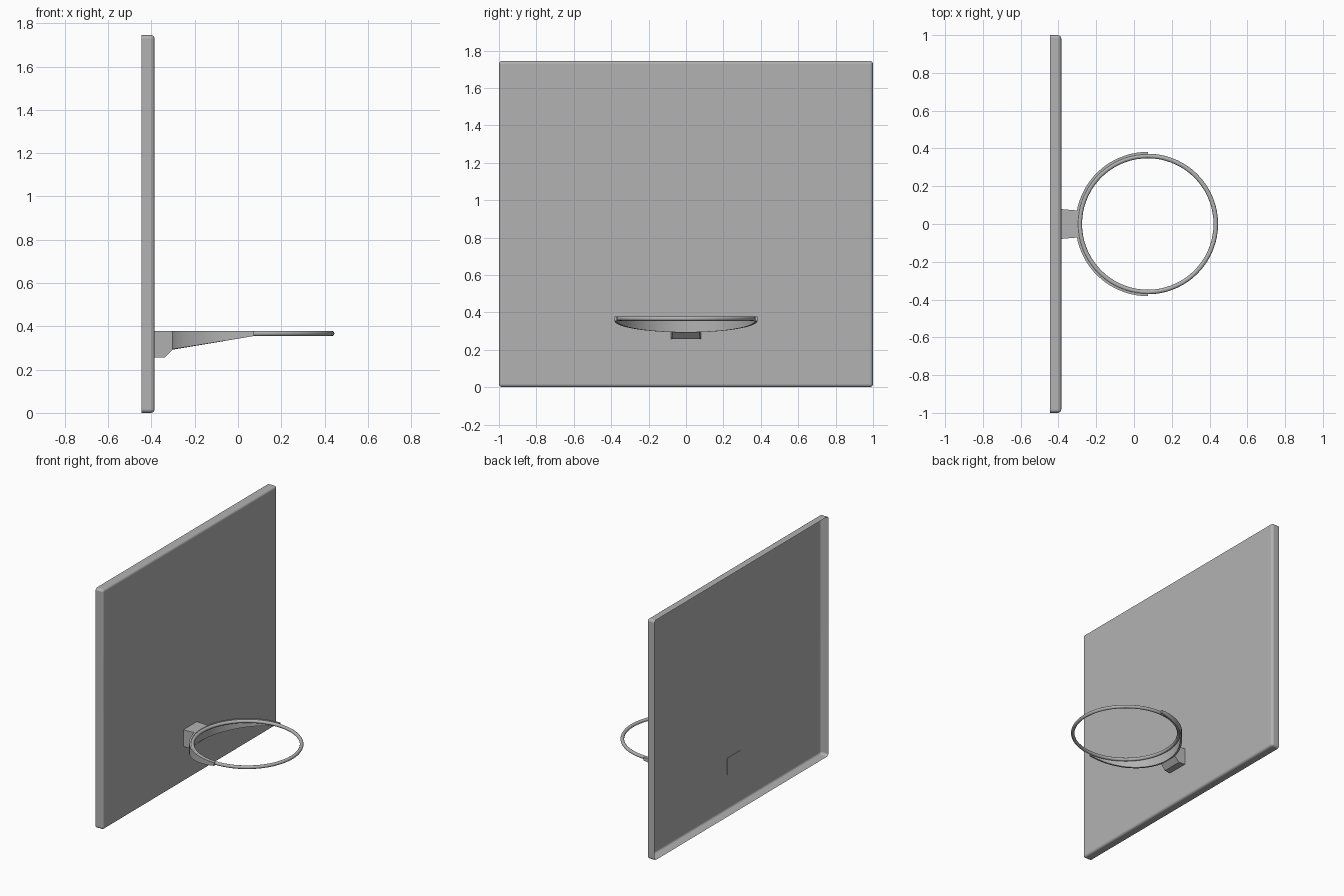
import bpy, bmesh, math

cube = bpy.data.objects.get("Cube")
if cube:
    bpy.data.objects.remove(cube, do_unlink=True)

GREY = (0.448, 0.448, 0.448, 1)
grey = bpy.data.materials.new("mid_grey")
grey.use_nodes = True
grey.diffuse_color = GREY
grey.node_tree.nodes["Principled BSDF"].inputs["Base Color"].default_value = GREY


def shade(obj):
    bpy.ops.object.select_all(action='DESELECT')
    obj.select_set(True)
    bpy.context.view_layer.objects.active = obj
    bpy.ops.object.shade_smooth_by_angle(angle=math.radians(35))


def finish(bm, name):
    mesh = bpy.data.meshes.new(name)
    bm.to_mesh(mesh)
    bm.free()
    mesh.materials.append(grey)
    obj = bpy.data.objects.new(name, mesh)
    bpy.context.collection.objects.link(obj)
    return obj


BACK, FACE, HEIGHT = -0.446, -0.385, 1.745
CENTRE_X, TOP = 0.073, 0.379

# Backboard: shallow tray, open at the back, with rounded front edges
bm = bmesh.new()
bmesh.ops.create_cube(bm, size=1)
for v in bm.verts:
    v.co.x = FACE if v.co.x > 0 else BACK
    v.co.y *= 2
    v.co.z = (v.co.z + 0.5) * HEIGHT
bmesh.ops.delete(bm, geom=[f for f in bm.faces if f.normal.x < -0.9], context='FACES')
edges = [e for e in bm.edges if max(v.co.x for v in e.verts) > BACK + 0.01]
bmesh.ops.bevel(bm, geom=edges, offset=0.018, segments=4, profile=0.5, affect='EDGES')
board = finish(bm, "backboard")
shade(board)
# Keep the large faces flat beside the rounded edges
flatten = board.modifiers.new("flat_faces", 'WEIGHTED_NORMAL')
flatten.keep_sharp = True

# Bracket: side profile with a chamfered underside, narrowing towards the rim
bm = bmesh.new()
profile = [(FACE - 0.003, TOP), (FACE - 0.003, 0.257), (-0.337, 0.257), (-0.302, 0.293), (-0.302, TOP)]
sides = []
for s in (-1, 1):
    sides.append([bm.verts.new((x, s * (0.079 - 0.09 * (x - FACE)), z)) for x, z in profile])
bm.faces.new(sides[0])
bm.faces.new(sides[1])
for i in range(len(profile)):
    j = (i + 1) % len(profile)
    bm.faces.new((sides[0][i], sides[0][j], sides[1][j], sides[1][i]))
bmesh.ops.recalc_face_normals(bm, faces=bm.faces)
finish(bm, "bracket")

# Support: half-round band whose lower edge rises towards the open ends
bm = bmesh.new()
OUTER, INNER, STEPS = 0.382, 0.369, 40
rows = []
for i in range(STEPS + 1):
    a = math.pi / 2 + math.pi * i / STEPS
    low = 0.355 + 0.062 * math.cos(a)
    rows.append([bm.verts.new((CENTRE_X + r * math.cos(a), r * math.sin(a), z))
                 for r, z in ((INNER, low), (OUTER, low), (OUTER, TOP), (INNER, TOP))])
for a, b in zip(rows, rows[1:]):
    for k in range(4):
        m = (k + 1) % 4
        bm.faces.new((a[k], a[m], b[m], b[k]))
bm.faces.new(rows[0])
bm.faces.new(rows[-1])
bmesh.ops.recalc_face_normals(bm, faces=bm.faces)
shade(finish(bm, "rim_support"))

# Rim: round bar bent into a full ring
bpy.ops.mesh.primitive_torus_add(major_radius=0.360, minor_radius=0.012, major_segments=72,
                                 minor_segments=16, location=(CENTRE_X, 0, TOP - 0.012))
rim = bpy.context.object
rim.name = "rim"
rim.data.materials.append(grey)
shade(rim)
